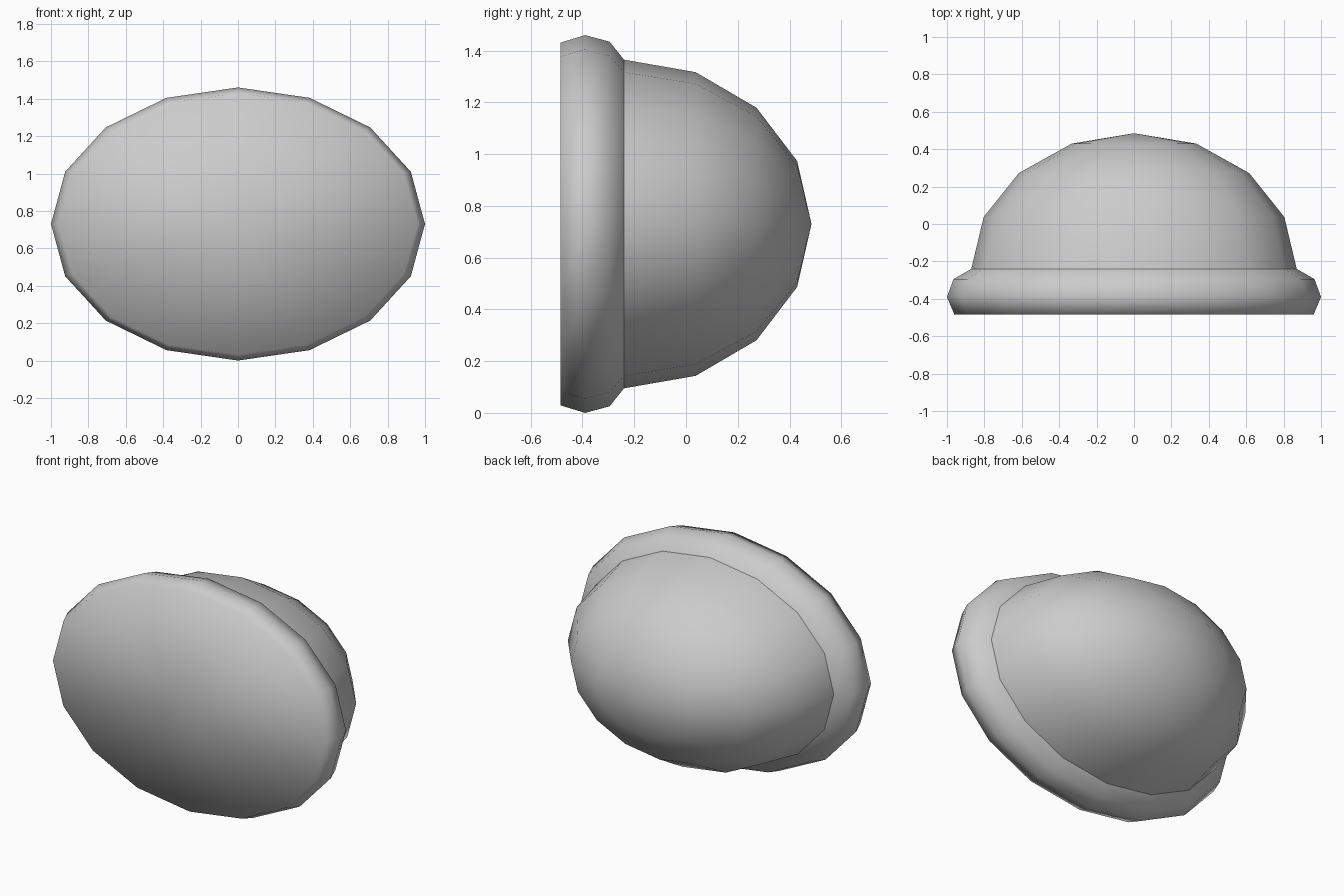
import bpy, bmesh
from math import sin, cos, tau, radians

if "Cube" in bpy.data.objects:
    bpy.data.objects.remove(bpy.data.objects["Cube"], do_unlink=True)

SIDES = 16
SQUASH = 0.73      # height of the ellipse relative to its width
CENTRE_Z = 0.73
SEAM_Y, SEAM_R = -0.24, 0.87

grey = bpy.data.materials.new("plain_grey")
grey.use_nodes = True
colour = (0.6, 0.6, 0.6, 1)
grey.diffuse_color = colour
grey.node_tree.nodes["Principled BSDF"].inputs["Base Color"].default_value = colour


def oval_shell(name, profile):
    """Sweep (y, radius) points around the y axis; radius 0 makes a pole."""
    bm = bmesh.new()
    rings = []
    for y, r in profile:
        count = SIDES if r else 1
        rings.append([bm.verts.new((r * cos(tau * i / SIDES), y,
                                    CENTRE_Z + SQUASH * r * sin(tau * i / SIDES)))
                      for i in range(count)])
    for a, b in zip(rings, rings[1:]):
        for i in range(SIDES):
            j = (i + 1) % SIDES
            corners = [a[i % len(a)], a[j % len(a)], b[j % len(b)], b[i % len(b)]]
            bm.faces.new(list(dict.fromkeys(corners)))
    for f in bm.faces:
        f.smooth = True
        # faces wind the wrong way for a sweep towards +y
        f.normal_flip()
    bm.normal_update()
    if sum(f.normal.dot(f.calc_center_median() - rings[0][0].co.lerp(
            rings[-1][0].co, 0.5)) for f in bm.faces) < 0:
        bmesh.ops.reverse_faces(bm, faces=bm.faces)
    mesh = bpy.data.meshes.new(name)
    bm.to_mesh(mesh)
    bm.free()
    mesh.materials.append(grey)
    obj = bpy.data.objects.new(name, mesh)
    bpy.context.collection.objects.link(obj)
    return obj


# Flat front plate with a rounded rim, softly shaded across its edge
oval_shell("front_rim", [(-0.485, 0), (-0.485, 0.96), (-0.39, 1.0),
                         (-0.295, 0.965), (SEAM_Y, SEAM_R)])

# Half-ellipsoid body behind the rim, meeting it in a crisp seam
steps = [radians(22.5 * k) for k in range(4)]
oval_shell("rear_dome", [(SEAM_Y + 0.725 * sin(t), SEAM_R * cos(t)) for t in steps]
           + [(SEAM_Y + 0.725, 0)])
